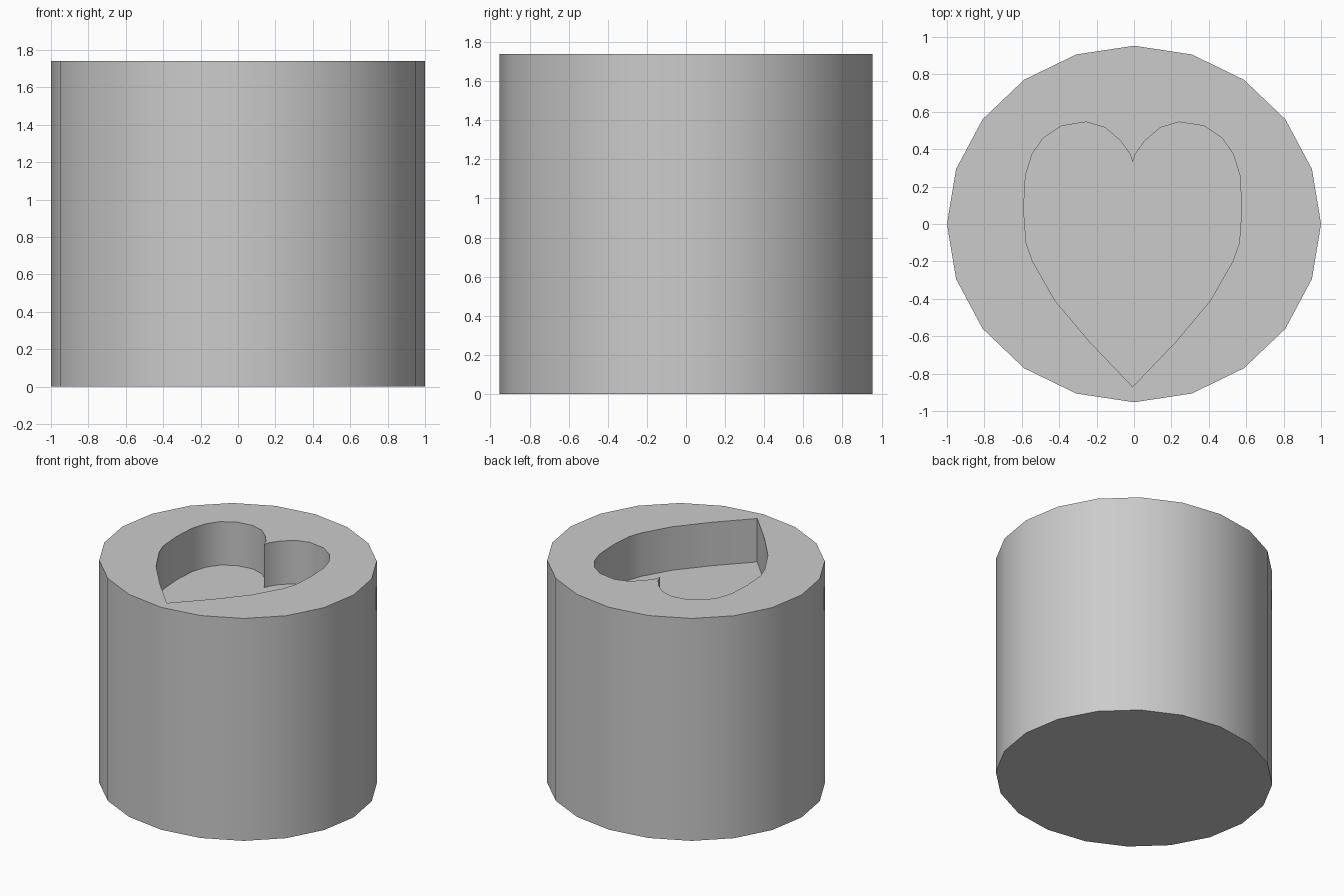
import bpy
import bmesh
import math

HEIGHT = 1.74
DEPTH = 0.34      # depth of the heart recess
CENTRE = -0.007   # mirror line of the heart

if "Cube" in bpy.data.objects:
    bpy.data.objects.remove(bpy.data.objects["Cube"], do_unlink=True)

# Single plain grey
grey = bpy.data.materials.new("plain_grey")
grey.use_nodes = True
colour = (0.6, 0.6, 0.6, 1.0)
grey.diffuse_color = colour
grey.node_tree.nodes["Principled BSDF"].inputs["Base Color"].default_value = colour


def prism(name, outline, z0, z1):
    """Extrude a closed counter-clockwise outline from z0 to z1."""
    bm = bmesh.new()
    base = bm.faces.new([bm.verts.new((x, y, z0)) for x, y in outline])
    top = bmesh.ops.extrude_face_region(bm, geom=[base], use_keep_orig=True)
    verts = [v for v in top["geom"] if isinstance(v, bmesh.types.BMVert)]
    bmesh.ops.translate(bm, verts=verts, vec=(0, 0, z1 - z0))
    bmesh.ops.recalc_face_normals(bm, faces=bm.faces)
    mesh = bpy.data.meshes.new(name)
    bm.to_mesh(mesh)
    bm.free()
    mesh.materials.append(grey)
    obj = bpy.data.objects.new(name, mesh)
    bpy.context.collection.objects.link(obj)
    return obj


# Slightly oval twenty-sided body
sides = 20
oval = [(math.cos(math.tau * i / sides), 0.953 * math.sin(math.tau * i / sides))
        for i in range(sides)]
body = prism("stamp_body", oval, 0, HEIGHT)

# Heart outline: right half from bottom tip to top notch, mirrored to the left
half = [(0, -0.87), (0.23, -0.63), (0.415, -0.41), (0.535, -0.2), (0.57, -0.1),
        (0.583, 0.08), (0.573, 0.26), (0.537, 0.375), (0.477, 0.46),
        (0.38, 0.525), (0.248, 0.545), (0.147, 0.515), (0.065, 0.445),
        (0.015, 0.375), (0, 0.33)]
heart = [(CENTRE + x, y) for x, y in half]
heart += [(CENTRE - x, y) for x, y in reversed(half[1:-1])]
cutter = prism("heart_cutter", heart, HEIGHT - DEPTH, HEIGHT + 0.2)
cutter.hide_render = True

# Cut the recess into the top
cut = body.modifiers.new("heart_recess", 'BOOLEAN')
cut.operation = 'DIFFERENCE'
cut.solver = 'EXACT'
cut.object = cutter
bpy.ops.object.select_all(action='DESELECT')
body.select_set(True)
bpy.context.view_layer.objects.active = body
bpy.ops.object.modifier_apply(modifier=cut.name)
bpy.data.objects.remove(cutter, do_unlink=True)

# Smooth walls, sharp rims
bpy.ops.object.shade_smooth_by_angle(angle=math.radians(30))
